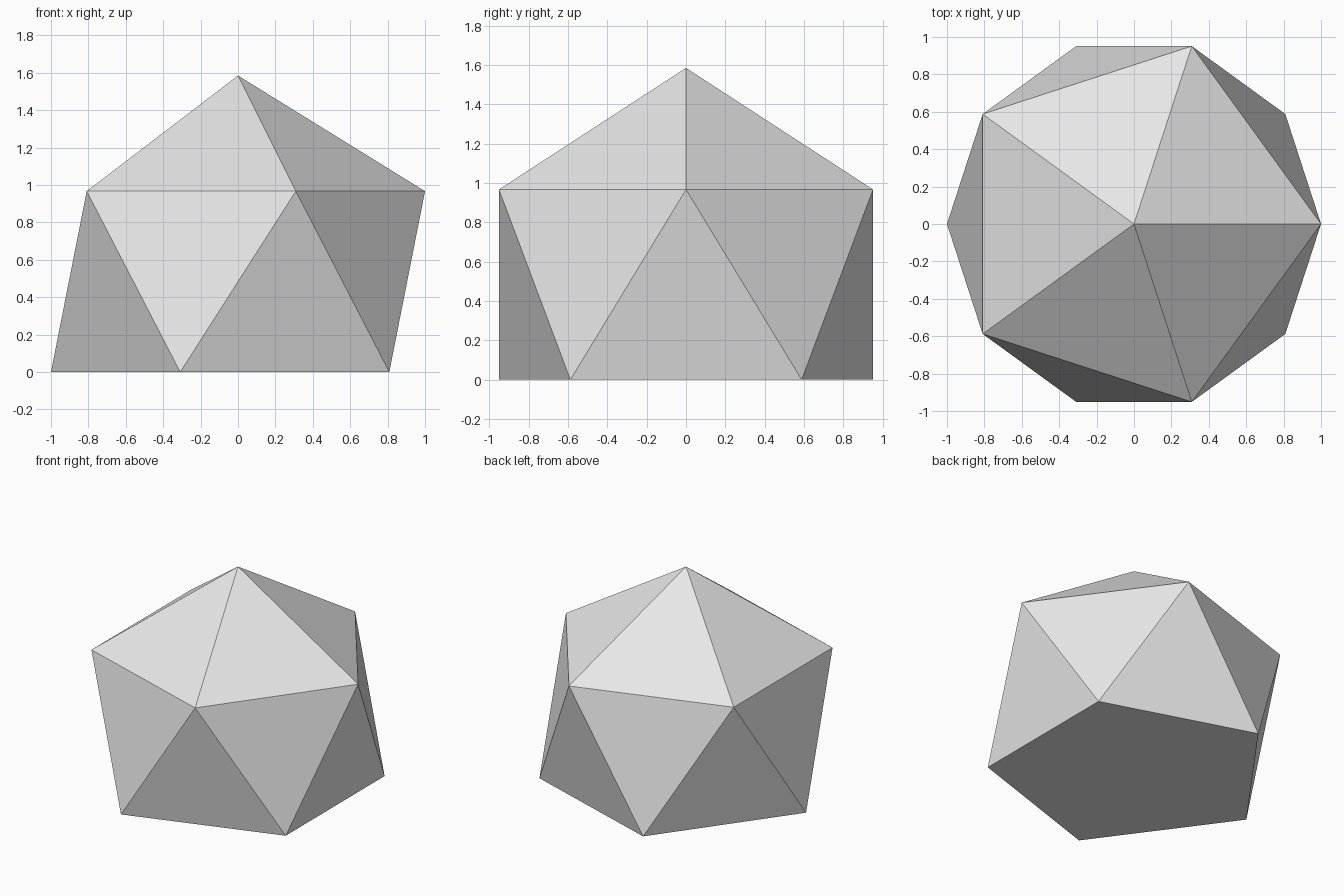
import bpy
import bmesh
from math import cos, sin, radians

cube = bpy.data.objects.get("Cube")
if cube:
    bpy.data.objects.remove(cube, do_unlink=True)

SIDES = 5
RING_HEIGHT = 0.967
APEX_HEIGHT = 1.585


def make_material(name, color):
    mat = bpy.data.materials.new(name)
    mat.use_nodes = True
    mat.diffuse_color = color
    mat.node_tree.nodes["Principled BSDF"].inputs["Base Color"].default_value = color
    return mat


def ring(bm, z, offset):
    """Regular five-sided ring of unit radius."""
    angles = [radians(offset + 360 / SIDES * i) for i in range(SIDES)]
    return [bm.verts.new((cos(a), sin(a), z)) for a in angles]


# Faceted dome: pointed cap, zigzag band of triangles, flat base
bm = bmesh.new()
upper = ring(bm, RING_HEIGHT, 0)
lower = ring(bm, 0, 180 / SIDES)
apex = bm.verts.new((0, 0, APEX_HEIGHT))
for i in range(SIDES):
    j = (i + 1) % SIDES
    bm.faces.new((apex, upper[i], upper[j]))
    bm.faces.new((upper[i], lower[i], upper[j]))
    bm.faces.new((lower[i], lower[j], upper[j]))
bm.faces.new(list(reversed(lower)))
bmesh.ops.recalc_face_normals(bm, faces=bm.faces)

mesh = bpy.data.meshes.new("faceted_dome")
bm.to_mesh(mesh)
bm.free()
mesh.materials.append(make_material("light_grey", (0.8, 0.8, 0.8, 1)))
dome = bpy.data.objects.new("faceted_dome", mesh)
bpy.context.scene.collection.objects.link(dome)
